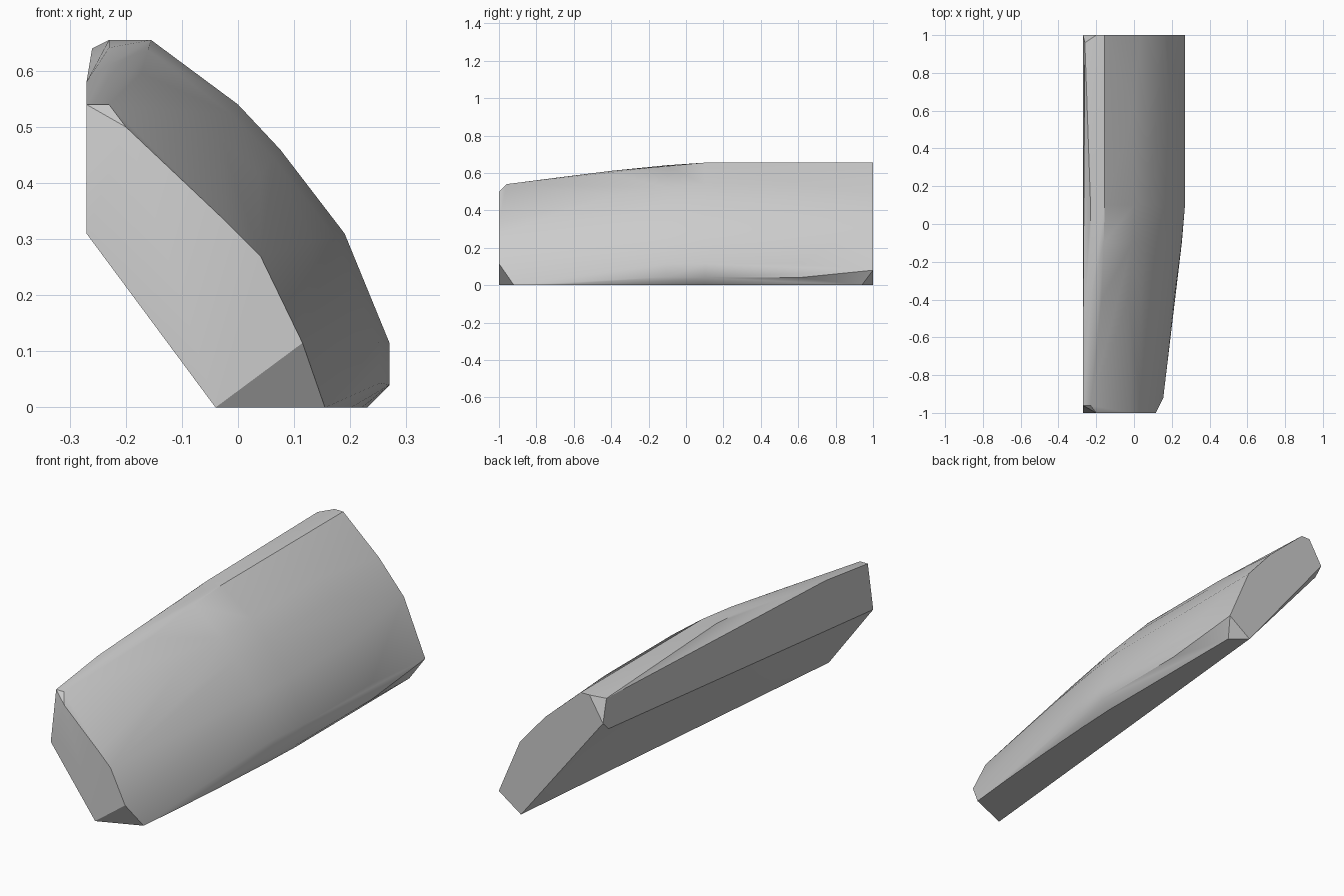
import bpy
import bmesh
import math

cube = bpy.data.objects.get("Cube")
if cube:
    bpy.data.objects.remove(cube, do_unlink=True)

# Curved side profiles as (x, z): narrow front, full middle, chamfered back
front = [(-.23, .54), (-.2, .5), (-.08, .385), (-.02, .33),
         (.04, .27), (.115, .115), (.13, .07), (.155, 0)]
middle = [(-.23, .655), (-.155, .655), (0, .54), (.075, .46),
          (.19, .31), (.27, .115), (.27, .04), (.23, 0)]
back = [(-.2, .655), (-.155, .655), (-.02, .53), (.03, .49),
        (.16, .34), (.27, .08), (.155, 0), (-.27, .54)]


def section(profile, y):
    """Place a profile at depth y."""
    return [(x, y, z) for x, z in profile]


def blend(a, b, t):
    """Mix two profiles."""
    return [(p[0] + (q[0] - p[0]) * t, p[1] + (q[1] - p[1]) * t)
            for p, q in zip(a, b)]


# Tapering body sections
points = section(front[1:6], -1) + section(back, 1)
for y, t in ((-.7, .29), (-.4, .62), (-.1, .88)):
    points += section(blend(front, middle, t), y)
points += section(middle, .1) + section(middle[1:], .6)

# Flat underside, inner wall and cut corners
points += [(-.27, -1, .31), (-.04, -1, 0), (.155, -.92, 0),
           (-.27, -.96, .54), (-.23, -.96, .54), (-.27, -.65, .58),
           (-.26, .96, .64), (-.27, .96, .5), (.23, .94, 0)]

bm = bmesh.new()
for p in points:
    bm.verts.new(p)
bmesh.ops.remove_doubles(bm, verts=bm.verts, dist=.001)
hull = bmesh.ops.convex_hull(bm, input=bm.verts)
loose = [v for v in bm.verts if not v.link_faces]
bmesh.ops.delete(bm, geom=loose, context='VERTS')
bmesh.ops.dissolve_limit(bm, angle_limit=math.radians(1),
                         verts=bm.verts, edges=bm.edges)
bmesh.ops.recalc_face_normals(bm, faces=bm.faces)

mesh = bpy.data.meshes.new("curved_shell")
bm.to_mesh(mesh)
bm.free()
shell = bpy.data.objects.new("curved_shell", mesh)
bpy.context.collection.objects.link(shell)

# Plain grey material
grey = bpy.data.materials.new("light_grey")
grey.use_nodes = True
colour = (.6, .6, .6, 1)
grey.diffuse_color = colour
for node in grey.node_tree.nodes:
    if node.type == 'BSDF_PRINCIPLED':
        node.inputs["Base Color"].default_value = colour
mesh.materials.append(grey)

# Soft curved side, crisp cut edges
bpy.ops.object.select_all(action='DESELECT')
shell.select_set(True)
bpy.context.view_layer.objects.active = shell
bpy.ops.object.shade_smooth_by_angle(angle=math.radians(28))
